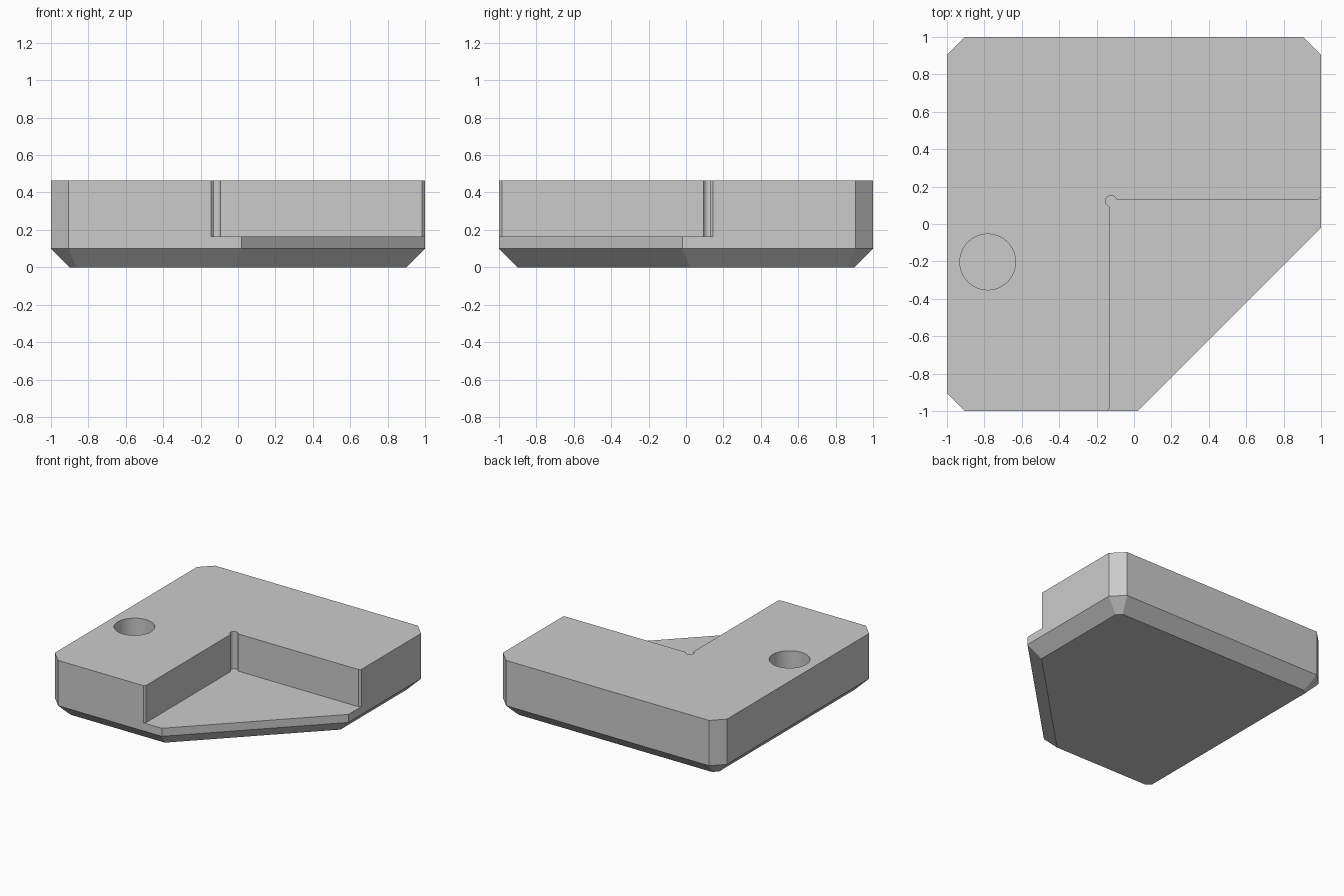
import bpy
import bmesh
from math import cos, sin, radians, tan

if "Cube" in bpy.data.objects:
    bpy.data.objects.remove(bpy.data.objects["Cube"], do_unlink=True)

TOP, STEP, BEVEL = 0.465, 0.165, 0.1
CORNER = 0.095      # cut on the three outer corners
WALL = 0.13         # distance of the pocket walls from the centre

grey = bpy.data.materials.new("plain grey")
grey.use_nodes = True
colour = (0.6, 0.6, 0.6, 1)
grey.diffuse_color = colour
grey.node_tree.nodes["Principled BSDF"].inputs["Base Color"].default_value = colour


def loft(name, rings):
    """Solid through a list of (outline, height), bottom to top."""
    bm = bmesh.new()
    loops = [[bm.verts.new((x, y, z)) for x, y in pts] for pts, z in rings]
    for low, high in zip(loops, loops[1:]):
        for i in range(len(low)):
            j = (i + 1) % len(low)
            bm.faces.new((low[i], low[j], high[j], high[i]))
    bm.faces.new(loops[0][::-1])
    bm.faces.new(loops[-1])
    bmesh.ops.recalc_face_normals(bm, faces=bm.faces)
    mesh = bpy.data.meshes.new(name)
    bm.to_mesh(mesh)
    bm.free()
    mesh.materials.append(grey)
    obj = bpy.data.objects.new(name, mesh)
    bpy.context.collection.objects.link(obj)
    return obj


def outline(inset):
    """Square plate with three small cut corners and one large one."""
    s = 1 - inset
    t = inset * tan(radians(22.5))
    c = 1 - CORNER - t
    d = 0.02 - t
    return [(-c, -s), (d, -s), (s, -d), (s, c), (c, s), (-c, s), (-s, c), (-s, -c)]


def arc(cx, cy, r, start, end, n):
    angles = [radians(start + (end - start) * i / n) for i in range(n + 1)]
    return [(cx + r * cos(a), cy + r * sin(a)) for a in angles]


def cut(target, cutter):
    mod = target.modifiers.new("cut", "BOOLEAN")
    mod.operation = "DIFFERENCE"
    mod.solver = "EXACT"
    mod.object = cutter
    bpy.ops.object.modifier_apply(modifier=mod.name)
    bpy.data.objects.remove(cutter, do_unlink=True)


# Body with a bevelled underside
body = loft("corner_block", [(outline(BEVEL), 0), (outline(0), BEVEL), (outline(0), TOP)])
bpy.context.view_layer.objects.active = body
body.select_set(True)

# Corner pocket with a round relief and slightly flared wall ends
flare = 0.015
out = 1.2
relief = arc(-0.122, 0.122, 0.03, 254.5, 15.5, 20)
mouth = [(1 - flare, WALL), (1, WALL + flare), (out, WALL + flare), (out, -out),
         (-WALL - flare, -out), (-WALL - flare, -1), (-WALL, flare - 1)]
pocket = (relief + mouth)[::-1]
cut(body, loft("pocket_cutter", [(pocket, STEP), (pocket, 1)]))

# Round blind hole
hole = arc(-0.782, -0.203, 0.149, 0, 360, 64)[:-1]
cut(body, loft("hole_cutter", [(hole, STEP), (hole, 1)]))

bpy.ops.object.shade_smooth_by_angle(angle=radians(25))
